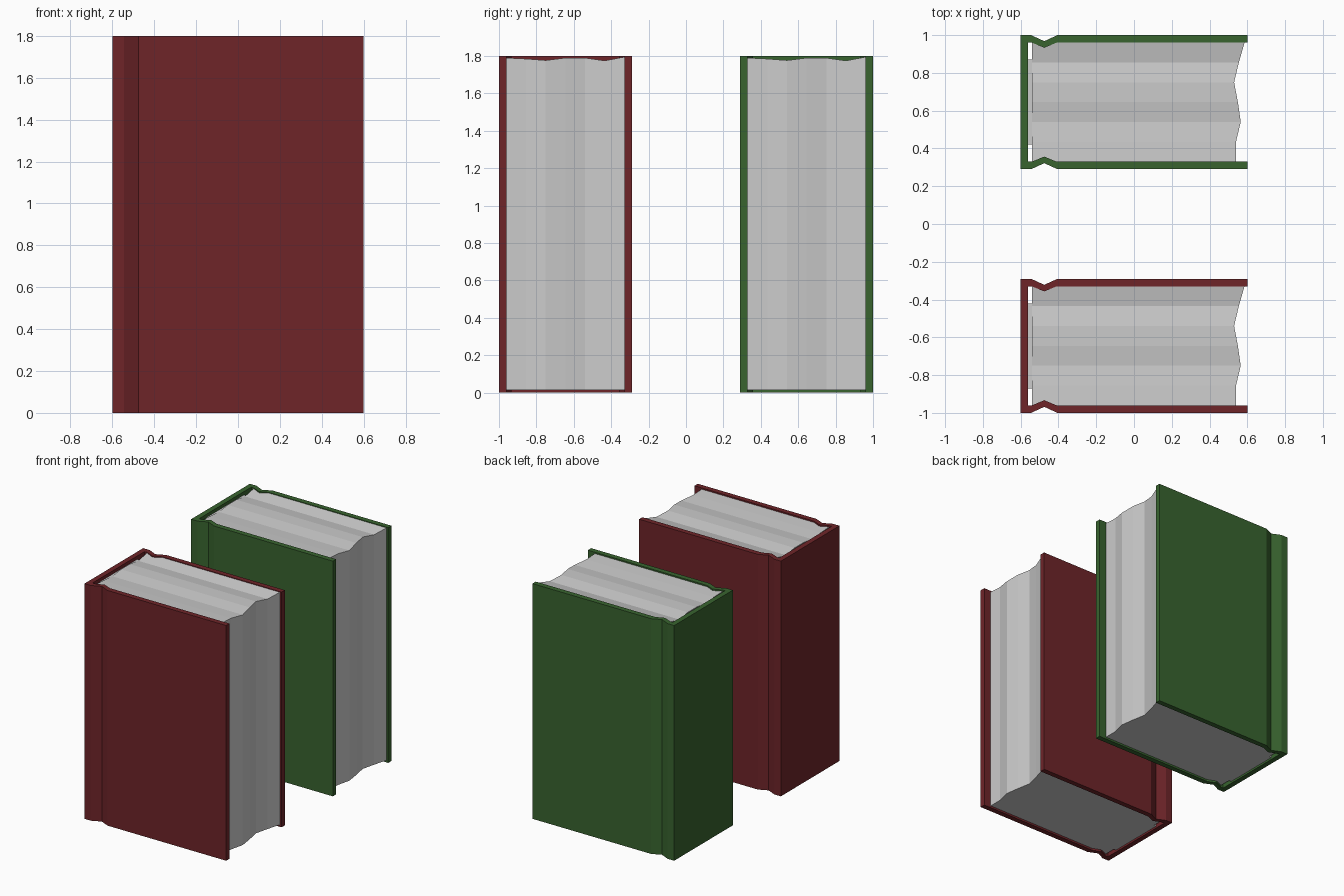
import bpy, bmesh

if "Cube" in bpy.data.objects:
    bpy.data.objects.remove(bpy.data.objects["Cube"])

HEIGHT = 1.8
HALF = 0.355      # half the book's thickness
PAGE_HALF = 0.315


def prism(name, profile, bottom, tops, material=None):
    """Solid with an xy outline, a flat base and a top height per outline point."""
    bm = bmesh.new()
    low = [bm.verts.new((x, y, bottom)) for x, y in profile]
    high = [bm.verts.new((x, y, z)) for (x, y), z in zip(profile, tops)]
    n = len(profile)
    bm.faces.new(low[::-1])
    for i in range(n):
        j = (i + 1) % n
        bm.faces.new((low[i], low[j], high[j], high[i]))
    return bm, high, name, material


def finish(bm, name, material, y):
    bmesh.ops.recalc_face_normals(bm, faces=bm.faces[:])
    mesh = bpy.data.meshes.new(name)
    bm.to_mesh(mesh)
    bm.free()
    obj = bpy.data.objects.new(name, mesh)
    obj.location.y = y
    bpy.context.collection.objects.link(obj)
    if material:
        mesh.materials.append(material)


def cover(name, material, y):
    # One bent sheet: spine, hinge grooves and boards
    outer = [(-0.6, HALF), (-0.545, HALF), (-0.475, HALF - 0.032),
             (-0.405, HALF), (0.6, HALF)]
    inner = [(-0.56, HALF - 0.04), (-0.54, HALF - 0.04), (-0.475, HALF - 0.067),
             (-0.41, HALF - 0.04), (0.6, HALF - 0.04)]

    def path(half):
        return half[::-1] + [(x, -v) for x, v in half]
    profile = path(outer) + path(inner)[::-1]
    bm, high, _, _ = prism(name, profile, 0, [HEIGHT] * len(profile))
    bm.faces.new(high)
    finish(bm, name, material, y)


def pages(name, y):
    # Wavy fore edge and wavy top, in six strips
    fore = [0.54, 0.54, 0.565, 0.55, 0.53, 0.555, 0.585]
    top = [1.79, 1.785, 1.777, 1.79, 1.79, 1.775, 1.795]
    ys = [-PAGE_HALF + i * PAGE_HALF / 3 for i in range(7)]
    profile = list(zip(fore, ys)) + [(-0.54, v) for v in ys[::-1]]
    bm, high, _, _ = prism(name, profile, 0.015, top + top[::-1])
    for i in range(6):
        bm.faces.new((high[i], high[i + 1], high[12 - i], high[13 - i]))
    finish(bm, name, None, y)


def glue_strip(name, y):
    # Strip joining the page block to the spine
    profile = [(-0.562, -0.225), (-0.54, -0.225), (-0.54, 0.225), (-0.562, 0.225)]
    bm, high, _, _ = prism(name, profile, 0.015, [1.775] * 4)
    bm.faces.new(high)
    finish(bm, name, None, y)


for label, y, color in (("red", -0.645, (0.156, 0.018, 0.022, 1)),
                        ("green", 0.645, (0.04, 0.127, 0.028, 1))):
    mat = bpy.data.materials.new(label + "_cloth")
    mat.diffuse_color = color
    mat.use_nodes = True
    mat.node_tree.nodes["Principled BSDF"].inputs["Base Color"].default_value = mat.diffuse_color
    cover(label + "_book_cover", mat, y)
    pages(label + "_book_pages", y)
    glue_strip(label + "_book_spine_lining", y)
